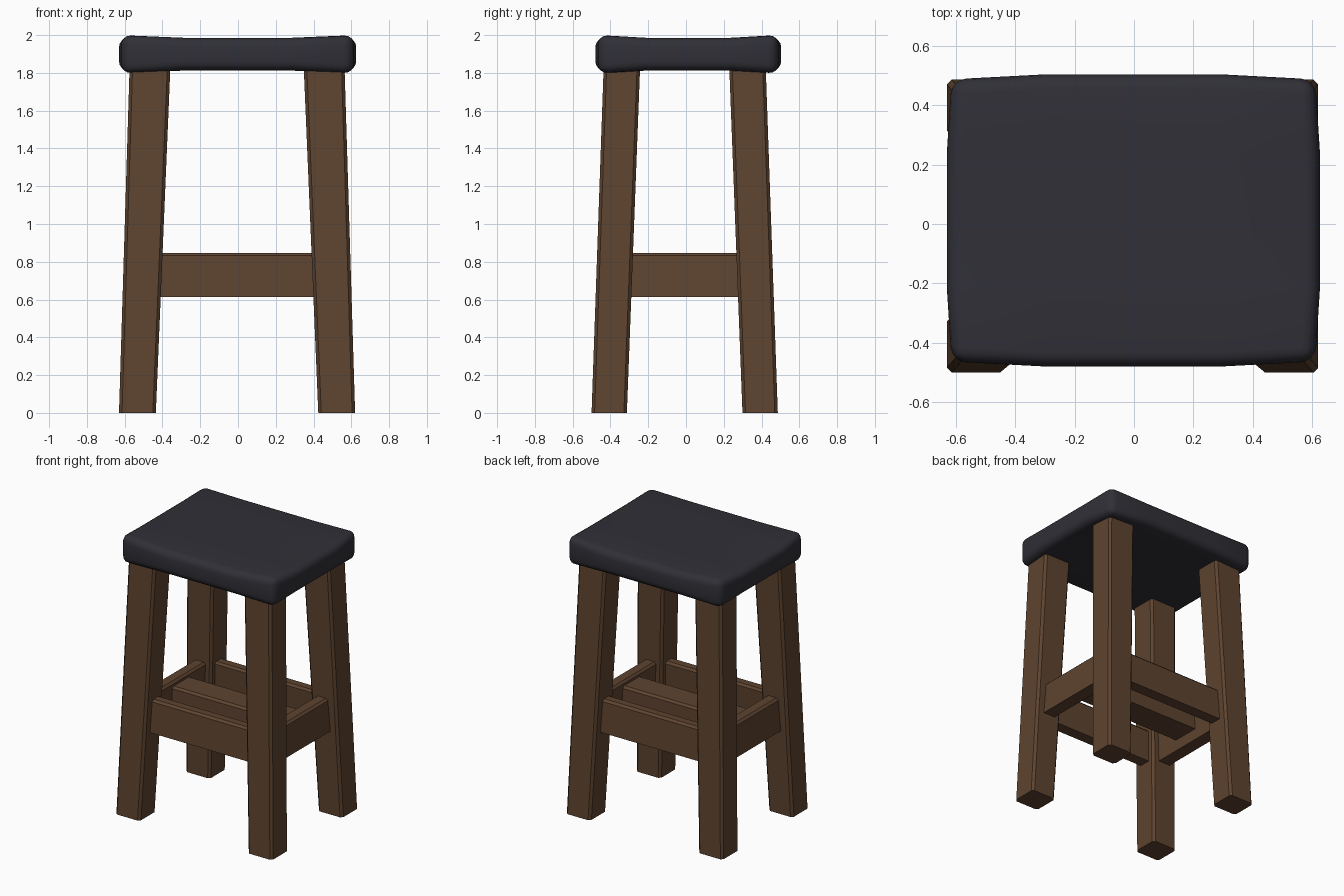
import bpy, bmesh

if "Cube" in bpy.data.objects:
    bpy.data.objects.remove(bpy.data.objects["Cube"])

CX, CY = -0.005, -0.007   # centre of the frame


def material(name, rgb):
    m = bpy.data.materials.new(name)
    m.diffuse_color = (*rgb, 1)
    m.use_nodes = True
    m.node_tree.nodes["Principled BSDF"].inputs["Base Color"].default_value = m.diffuse_color
    return m


wood = material("brown wood", (0.112, 0.057, 0.029))
leather = material("dark leather", (0.029, 0.029, 0.038))


def finish(bm, name, mat):
    bmesh.ops.recalc_face_normals(bm, faces=bm.faces)
    me = bpy.data.meshes.new(name)
    bm.to_mesh(me)
    bm.free()
    me.materials.append(mat)
    ob = bpy.data.objects.new(name, me)
    bpy.context.collection.objects.link(ob)
    return ob


def frustum(name, low, high, chamfer, pick):
    """Box between two rectangles (x0, x1, y0, y1, z); pick chooses edges to chamfer."""
    bm = bmesh.new()
    rings = []
    for x0, x1, y0, y1, z in (low, high):
        rings.append([bm.verts.new((x + CX, y + CY, z))
                      for x, y in ((x0, y0), (x1, y0), (x1, y1), (x0, y1))])
    bm.faces.new(rings[0])
    bm.faces.new(rings[1])
    for i in range(4):
        j = (i + 1) % 4
        bm.faces.new((rings[0][i], rings[0][j], rings[1][j], rings[1][i]))
    edges = [e for e in bm.edges if pick(e.verts[0].co, e.verts[1].co)]
    bmesh.ops.bevel(bm, geom=edges, offset=chamfer, segments=1, affect='EDGES')
    return finish(bm, name, wood)


# Splayed legs with chamfered corners
def upright(a, b):
    return abs(a.z - b.z) > 0.5


for sx, side in ((-1, "left"), (1, "right")):
    for sy, end in ((-1, "front"), (1, "back")):
        frustum(f"{end}_{side}_leg",
                (sx * 0.43, sx * 0.625, sy * 0.306, sy * 0.493, 0),
                (sx * 0.353, sx * 0.569, sy * 0.236, sy * 0.429, 1.83), 0.016, upright)


# Stretchers between the legs, top edges chamfered lengthwise
def top_x(a, b):
    return min(a.z, b.z) > 0.75 and abs(a.x - b.x) > 0.3


def top_y(a, b):
    return min(a.z, b.z) > 0.75 and abs(a.y - b.y) > 0.3


ZB, ZT = 0.613, 0.847
for s, end, side in ((-1, "front", "left"), (1, "back", "right")):
    frustum(f"{end}_stretcher", (-0.45, 0.45, s * 0.328, s * 0.41, ZB),
            (-0.45, 0.45, s * 0.316, s * 0.398, ZT), 0.015, top_x)
    frustum(f"{side}_stretcher", (s * 0.455, s * 0.548, -0.34, 0.34, ZB),
            (s * 0.44, s * 0.533, -0.34, 0.34, ZT), 0.015, top_y)

# Central foot board between the side stretchers
frustum("centre_stretcher", (-0.47, 0.47, -0.1, 0.1, 0.69),
        (-0.47, 0.47, -0.1, 0.1, 0.815), 0.015, top_x)

# Padded seat: 3 x 3 slab with corners pulled in, thickened and rounded
bm = bmesh.new()
xs = (-1, -0.46, 0.46, 1)
layers = []
for top in (False, True):
    rows = []
    for j in range(4):
        row = []
        for i in range(4):
            ex, ey = i in (0, 3), j in (0, 3)
            x = xs[i] * (0.612 if ex and ey else 0.628)
            y = xs[j] * (0.475 if ex and ey else 0.492)
            lift = 0.018 if ex and ey else 0.0
            z = 1.986 + lift if top else 1.812 - lift
            row.append(bm.verts.new((x - 0.002, y + 0.012, z)))
        rows.append(row)
    layers.append(rows)
    for j in range(3):
        for i in range(3):
            bm.faces.new((rows[j][i], rows[j][i + 1], rows[j + 1][i + 1], rows[j + 1][i]))
lo, hi = layers
for k in range(3):
    for f in (0, 3):
        bm.faces.new((lo[f][k], lo[f][k + 1], hi[f][k + 1], hi[f][k]))
        bm.faces.new((lo[k][f], lo[k + 1][f], hi[k + 1][f], hi[k][f]))
seat = finish(bm, "seat", leather)
bev = seat.modifiers.new("round edges", 'BEVEL')
bev.width = 0.05
bev.segments = 4
bev.limit_method = 'ANGLE'
bev.angle_limit = 0.7
for p in seat.data.polygons:
    p.use_smooth = True
